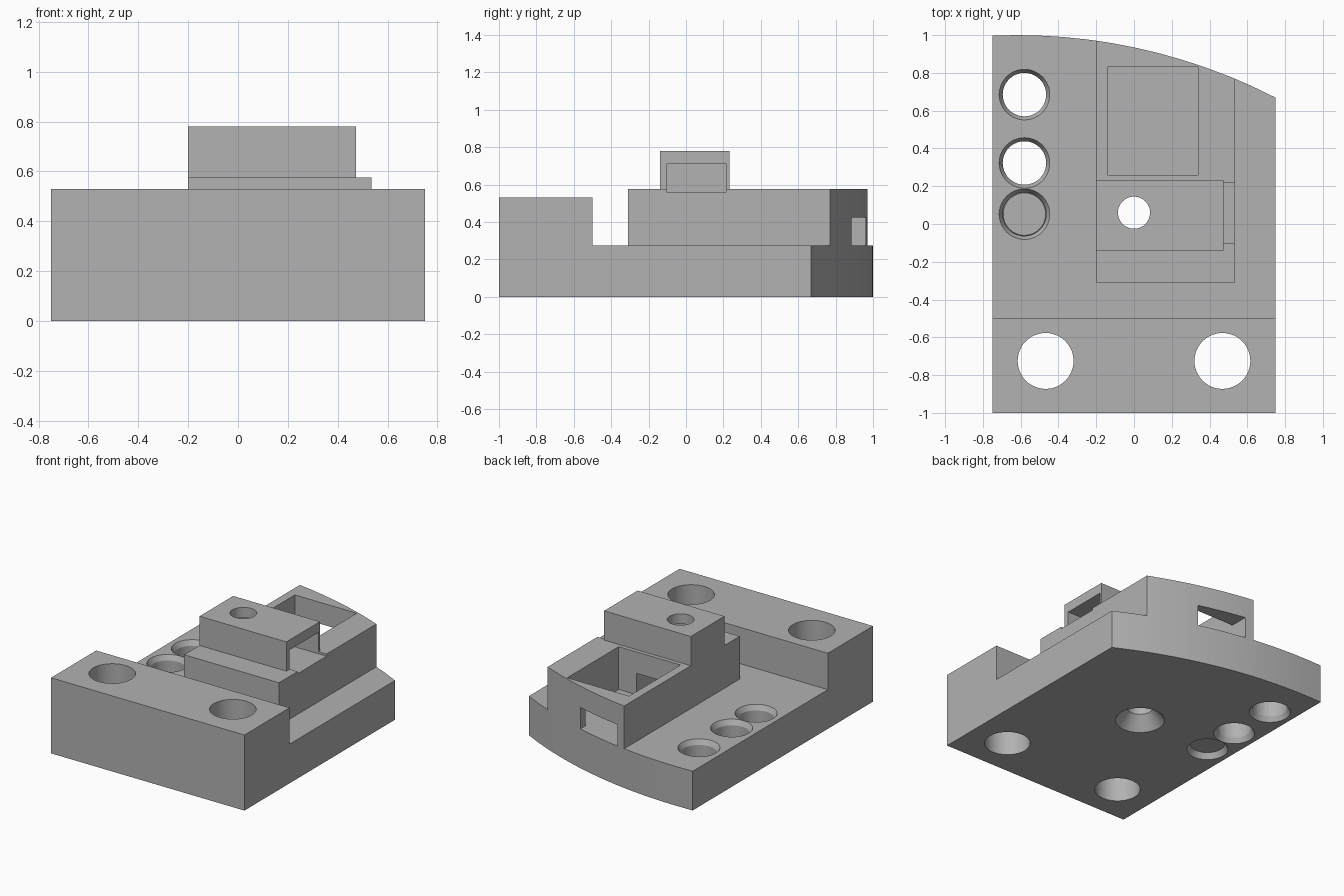
import bpy, bmesh, math
from mathutils import Matrix, Vector

if "Cube" in bpy.data.objects:
    bpy.data.objects.remove(bpy.data.objects["Cube"], do_unlink=True)

# Single material
grey = bpy.data.materials.new("plain_grey")
grey.use_nodes = True
GREY = (0.445, 0.445, 0.445, 1)
grey.diffuse_color = GREY
grey.node_tree.nodes["Principled BSDF"].inputs["Base Color"].default_value = GREY

DECK, MID_TOP = 0.275, 0.575


def finish(name, bm):
    bmesh.ops.recalc_face_normals(bm, faces=bm.faces)
    mesh = bpy.data.meshes.new(name)
    bm.to_mesh(mesh)
    bm.free()
    mesh.materials.append(grey)
    obj = bpy.data.objects.new(name, mesh)
    bpy.context.collection.objects.link(obj)
    return obj


def prism(name, outline, z0, z1):
    bm = bmesh.new()
    face = bm.faces.new([bm.verts.new((x, y, z0)) for x, y in outline])
    top = bmesh.ops.extrude_face_region(bm, geom=[face])["geom"]
    verts = [v for v in top if isinstance(v, bmesh.types.BMVert)]
    bmesh.ops.translate(bm, vec=(0, 0, z1 - z0), verts=verts)
    return finish(name, bm)


def box(name, x0, x1, y0, y1, z0, z1):
    return prism(name, [(x0, y0), (x1, y0), (x1, y1), (x0, y1)], z0, z1)


def cone(name, x, y, z0, z1, r0, r1):
    bm = bmesh.new()
    place = Matrix.Translation(Vector((x, y, (z0 + z1) / 2)))
    bmesh.ops.create_cone(bm, cap_ends=True, segments=48, radius1=r0,
                          radius2=r1, depth=z1 - z0, matrix=place)
    return finish(name, bm)


# Rear edge is a shallow arc shared by the plate and the housing
STATIONS = sorted([-0.75 + i * 0.125 for i in range(13)] + [-0.2, 0.535])


def arc_outline(x0, x1, y0):
    rear = [(x, math.sqrt(9 - (x + 0.62) ** 2) - 2)
            for x in reversed(STATIONS) if x0 <= x <= x1]
    return [(x0, y0), (x1, y0)] + rear


body = prism("mounting_body", arc_outline(-0.75, 0.75, -1), 0, DECK)


def combine(obj, operation):
    mod = body.modifiers.new(obj.name, "BOOLEAN")
    mod.object = obj
    mod.operation = operation
    mod.solver = "EXACT"
    bpy.context.view_layer.objects.active = body
    bpy.ops.object.modifier_apply(modifier=mod.name)
    bpy.data.objects.remove(obj, do_unlink=True)


# Raised solids
for part in (
    box("front_block", -0.75, 0.75, -1, -0.5, 0, 0.53),
    prism("housing", arc_outline(-0.2, 0.535, -0.31), DECK, MID_TOP),
    box("upper_block", -0.2, 0.473, -0.14, 0.232, MID_TOP, 0.78),
):
    combine(part, "UNION")

# Pocket, cable slot and side nut slot
for cut in (
    box("pocket", -0.14, 0.34, 0.26, 0.83, DECK, 0.9),
    box("cable_slot", -0.14, 0.2, 0, 1.2, DECK, 0.425),
    box("nut_slot", -0.16, 0.7, -0.103, 0.217, 0.56, 0.71),
):
    combine(cut, "DIFFERENCE")

# Bolt hole with countersink underneath
combine(cone("bolt_hole", 0, 0.06, -0.1, 1, 0.085, 0.085), "DIFFERENCE")
combine(cone("bolt_sink", 0, 0.06, -0.01, 0.1, 0.168, 0.08), "DIFFERENCE")

# Large mounting holes through the front block
for side in (-1, 1):
    combine(cone("front_hole", side * 0.468, -0.725, -0.1, 1, 0.148, 0.148), "DIFFERENCE")

# Row of holes chamfered on both ends
for y in (0.685, 0.323, 0.052):
    combine(cone("row_hole", -0.58, y, -0.1, 1, 0.115, 0.115), "DIFFERENCE")
    combine(cone("top_chamfer", -0.58, y, DECK - 0.04, DECK + 0.01, 0.112, 0.1395), "DIFFERENCE")
    combine(cone("bottom_chamfer", -0.58, y, -0.01, 0.04, 0.1395, 0.112), "DIFFERENCE")

# Smooth the round walls, keep edges crisp
bpy.ops.object.select_all(action="DESELECT")
body.select_set(True)
bpy.context.view_layer.objects.active = body
bpy.ops.object.shade_smooth_by_angle(angle=math.radians(20))
